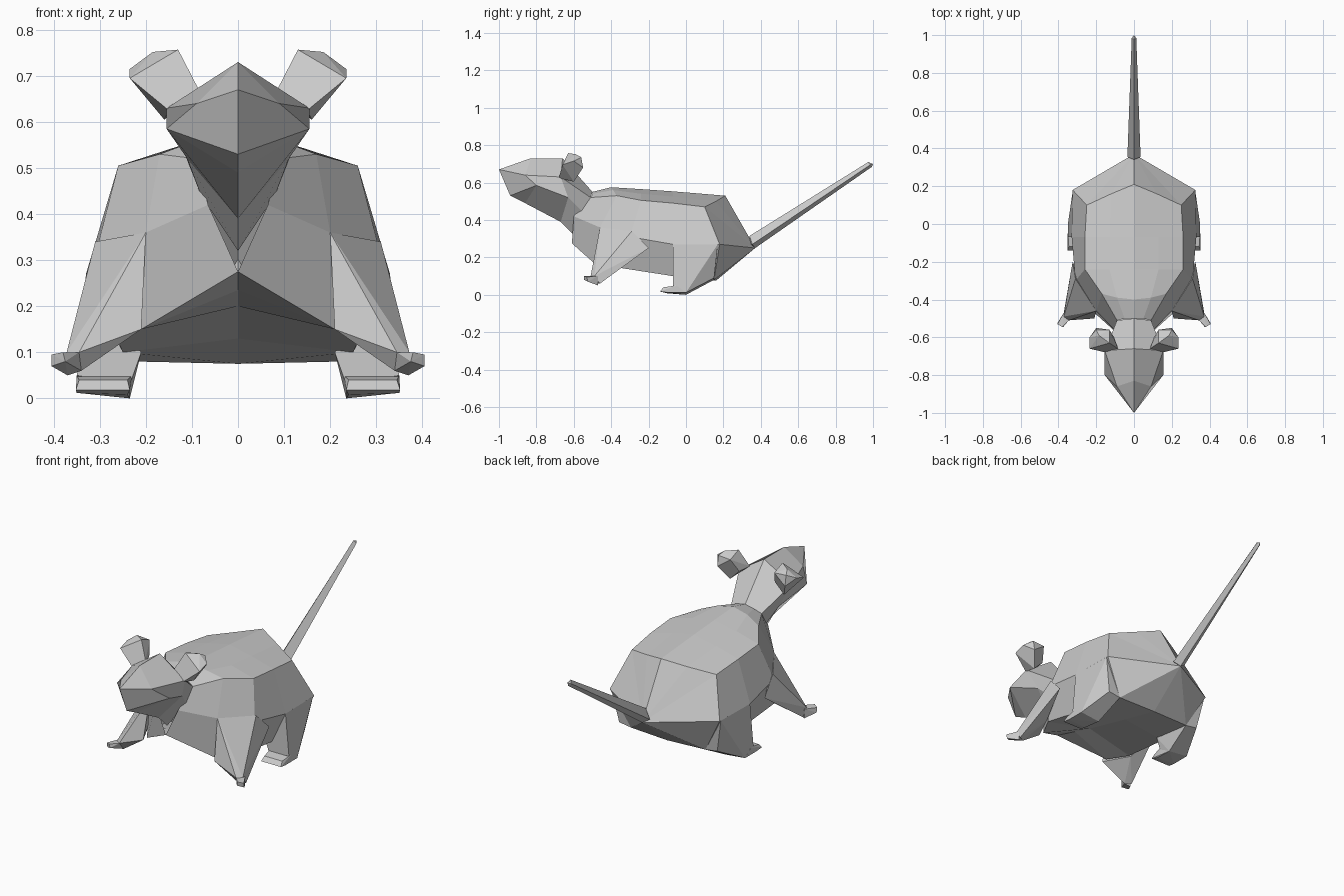
import bpy, bmesh


def finish(name, bm):
    bmesh.ops.remove_doubles(bm, verts=bm.verts, dist=0.0005)
    bmesh.ops.recalc_face_normals(bm, faces=bm.faces)
    mesh = bpy.data.meshes.new(name)
    bm.to_mesh(mesh)
    bm.free()
    obj = bpy.data.objects.new(name, mesh)
    bpy.context.collection.objects.link(obj)
    return obj


def loft(name, rings):
    """Skin half-rings running top to bottom, and their mirror image."""
    bm = bmesh.new()
    for side in (1, -1):
        for a, b in zip(rings, rings[1:]):
            for i in range(len(a) - 1):
                pts = []
                for p in (a[i], a[i + 1], b[i + 1], b[i]):
                    if p not in pts:
                        pts.append(p)
                if len(pts) > 2:
                    bm.faces.new([bm.verts.new((side * x, y, z)) for x, y, z in pts])
    return finish(name, bm)


def hull_pair(name, pts):
    """Faceted solid around a few corners, made for both sides."""
    for label, side in (("right", 1), ("left", -1)):
        bm = bmesh.new()
        for x, y, z in pts:
            bm.verts.new((side * x, y, z))
        res = bmesh.ops.convex_hull(bm, input=bm.verts)
        bmesh.ops.delete(bm, geom=[v for v in bm.verts if not v.link_faces], context='VERTS')
        bmesh.ops.dissolve_limit(bm, angle_limit=0.05, verts=bm.verts, edges=bm.edges)
        finish(f"{name}_{label}", bm)


# Body: neck base, chest, shoulders, waist, hips, closing at the tail
chest, rump = (0, -.61, .275), (0, .37, .25)
loft("body", [
    [(0, -.5, .55), (.05, -.5, .54), (.09, -.51, .52), (.065, -.6, .42), chest, chest],
    [(0, -.4, .575), (.09, -.39, .56), (.17, -.37, .53), (.2, -.46, .36), (.21, -.47, .15), (0, -.47, .235)],
    [(0, -.24, .565), (.13, -.24, .54), (.26, -.24, .505), (.31, -.3, .31), (.27, -.36, .145), (0, -.35, .2)],
    [(0, -.07, .553), (.13, -.07, .525), (.26, -.07, .49), (.33, -.07, .27), (.25, -.07, .1), (0, -.07, .13)],
    [(0, .21, .53), (.12, .16, .5), (.25, .1, .47), (.325, .18, .27), (.22, .15, .08), (0, .16, .075)],
    [rump] * 6,
])

# Head and neck: pointed snout back to the neck base
tip, chin = (0, -1, .67), (0, -.94, .53)
loft("head", [
    [tip, tip, chin, chin],
    [(0, -.83, .73), (.09, -.86, .64), (.155, -.8, .585), (0, -.86, .49)],
    [(0, -.66, .73), (.155, -.67, .63), (.11, -.63, .52), (0, -.67, .39)],
    [(0, -.5, .55), (.09, -.51, .52), (.08, -.55, .44), (0, -.6, .32)],
])

# Tail: four-sided taper
loft("tail", [
    [(0, .34, .27)] * 3,
    [(0, .34, .315), (.035, .355, .27), (0, .37, .25)],
    [(0, .975, .71), (.012, .985, .695), (0, .995, .685)],
    [(0, 1, .7)] * 3,
])

# Ears: narrow base flaring to a blunt block
hull_pair("ear", [
    (.085, -.66, .67), (.15, -.68, .625), (.105, -.6, .66), (.16, -.6, .605),
    (.13, -.63, .757), (.235, -.66, .695), (.13, -.56, .73), (.2, -.55, .68),
    (.185, -.59, .752), (.235, -.6, .715), (.2, -.56, .735),
])

# Front legs: broad shoulder tapering to the ankle
hull_pair("front_leg", [
    (.2, -.46, .36), (.21, -.5, .15), (.31, -.29, .34), (.325, -.2, .25), (.28, -.36, .145),
    (.345, -.51, .1), (.372, -.49, .1), (.34, -.48, .06), (.37, -.46, .06),
])

# Front paws
hull_pair("front_paw", [
    (.345, -.51, .1), (.372, -.47, .1), (.34, -.48, .06), (.37, -.47, .05),
    (.405, -.53, .095), (.405, -.525, .07), (.38, -.545, .1), (.375, -.545, .08),
])

# Hind legs: haunch down to the heel
hull_pair("hind_leg", [
    (.33, -.07, .27), (.325, .17, .27), (.22, .15, .08), (.29, .15, .09),
    (.21, -.07, .1), (.35, -.07, .05), (.235, -.07, .03), (.235, 0, 0), (.35, 0, .012),
])

# Hind paws
hull_pair("hind_paw", [
    (.235, 0, 0), (.35, 0, .012), (.23, -.05, .05), (.35, -.05, .05),
    (.24, -.12, .04), (.345, -.12, .04), (.235, -.14, .018), (.352, -.14, .018),
    (.24, -.1, .008), (.35, -.1, .012),
])
